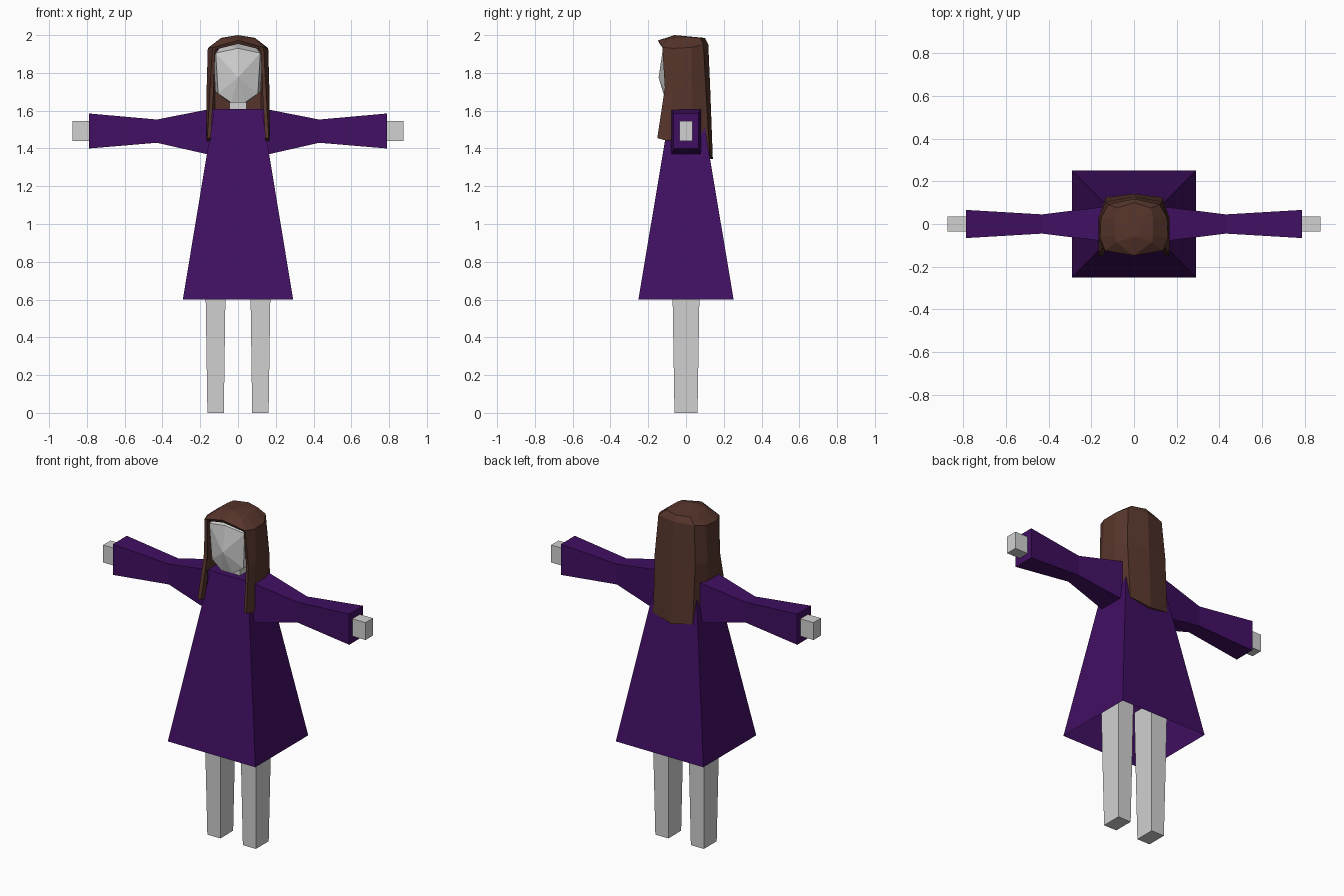
import bpy, bmesh

if "Cube" in bpy.data.objects:
    bpy.data.objects.remove(bpy.data.objects["Cube"])


def material(name, rgb):
    m = bpy.data.materials.new(name)
    m.diffuse_color = (*rgb, 1)
    m.use_nodes = True
    m.node_tree.nodes["Principled BSDF"].inputs["Base Color"].default_value = m.diffuse_color
    return m


PURPLE = material("purple cloth", (0.052, 0.0048, 0.122))
BROWN = material("brown hair", (0.094, 0.036, 0.025))
GREY = material("pale grey skin", (0.64, 0.64, 0.64))


def finish(name, bm, mat):
    bmesh.ops.remove_doubles(bm, verts=bm.verts[:], dist=1e-5)
    bmesh.ops.recalc_face_normals(bm, faces=bm.faces[:])
    me = bpy.data.meshes.new(name)
    bm.to_mesh(me)
    bm.free()
    me.materials.append(mat)
    ob = bpy.data.objects.new(name, me)
    bpy.context.collection.objects.link(ob)
    return ob


def loft(name, rings, mat, cap_first=True):
    """Join equal-length rings of points with quads and cap the ends."""
    bm = bmesh.new()
    loops = [[bm.verts.new(p) for p in ring] for ring in rings]
    for a, b in zip(loops, loops[1:]):
        n = len(a)
        for i in range(n):
            bm.faces.new((a[i], a[(i + 1) % n], b[(i + 1) % n], b[i]))
    if cap_first:
        bm.faces.new(loops[0])
    bm.faces.new(loops[-1])
    return finish(name, bm, mat)


def flat_ring(x0, x1, y, z):
    return [(x0, -y, z), (x1, -y, z), (x1, y, z), (x0, y, z)]


def side_ring(x, y, z0, z1):
    return [(x, -y, z0), (x, y, z0), (x, y, z1), (x, -y, z1)]


# Dress, open at the hem
loft("dress", [flat_ring(-0.292, 0.292, 0.252, 0.6),
               flat_ring(-0.125, 0.125, 0.083, 1.61)], PURPLE, cap_first=False)

# Neck
loft("neck", [flat_ring(-0.045, 0.045, 0.045, 1.58),
              flat_ring(-0.045, 0.045, 0.045, 1.72)], GREY)

# Limbs, left and right
for s, side in ((-1, "left"), (1, "right")):
    loft(side + "_leg", [flat_ring(s * 0.075, s * 0.162, 0.061, 0),
                         flat_ring(s * 0.064, s * 0.174, 0.074, 0.8)], GREY)
    loft(side + "_sleeve", [side_ring(s * 0.12, 0.08, 1.365, 1.61),
                            side_ring(s * 0.165, 0.078, 1.37, 1.605),
                            side_ring(s * 0.43, 0.045, 1.43, 1.553),
                            side_ring(s * 0.788, 0.066, 1.40, 1.585)], PURPLE)
    loft(side + "_hand", [side_ring(s * 0.74, 0.035, 1.44, 1.545),
                          side_ring(s * 0.875, 0.035, 1.44, 1.545)], GREY)

# Head: a faceted hull with a pointed face
half = [(0, -0.145, 1.775), (0, -0.122, 1.93), (0.118, -0.105, 1.905),
        (0.105, -0.098, 1.69), (0.035, -0.105, 1.642), (0.13, 0, 1.88),
        (0.12, 0.0, 1.70), (0.05, 0.03, 1.645), (0.09, 0.08, 1.88),
        (0.08, 0.08, 1.72), (0.08, 0, 1.955)]
bm = bmesh.new()
for x, y, z in half:
    for s in ((1, -1) if x else (1,)):
        bm.verts.new((s * x, y, z))
bmesh.ops.convex_hull(bm, input=bm.verts[:])
finish("head", bm, GREY)

# Hair: strands of points from crown to tip, front to back, mirrored
strands = [
    [(0.085, -0.085, 1.982), (0.135, -0.125, 1.935), (0.148, -0.112, 1.72), (0.163, -0.152, 1.455)],
    [(0.09, -0.05, 1.985), (0.160, -0.065, 1.93), (0.166, -0.07, 1.72), (0.167, -0.10, 1.44)],
    [(0.09, 0.03, 1.985), (0.155, 0.03, 1.935), (0.166, 0.03, 1.72), (0.165, 0.03, 1.47)],
    [(0.08, 0.075, 1.985), (0.120, 0.092, 1.95), (0.135, 0.105, 1.72), (0.132, 0.125, 1.37)],
    [(0, 0.10, 1.985), (0, 0.118, 1.95), (0, 0.128, 1.72), (0, 0.142, 1.345)],
]
bm = bmesh.new()
for s in (1, -1):
    def vert(p):
        return bm.verts.new((s * p[0], p[1], p[2]))
    for a, b in zip(strands, strands[1:]):
        for i in range(3):
            bm.faces.new([vert(p) for p in (a[i], b[i], b[i + 1], a[i + 1])])
    # Crown and fringe
    crown = (0, -0.06, 2.0)
    for a, b in zip(strands, strands[1:]):
        bm.faces.new([vert(p) for p in (crown, a[0], b[0])])
    peak = (0, -0.148, 1.972)
    bm.faces.new([vert(p) for p in (crown, peak, strands[0][0])])
    bm.faces.new([vert(p) for p in (peak, strands[0][1], strands[0][0])])
hair = finish("hair", bm, BROWN)
thick = hair.modifiers.new("thickness", "SOLIDIFY")
thick.thickness = 0.02
thick.offset = -1
